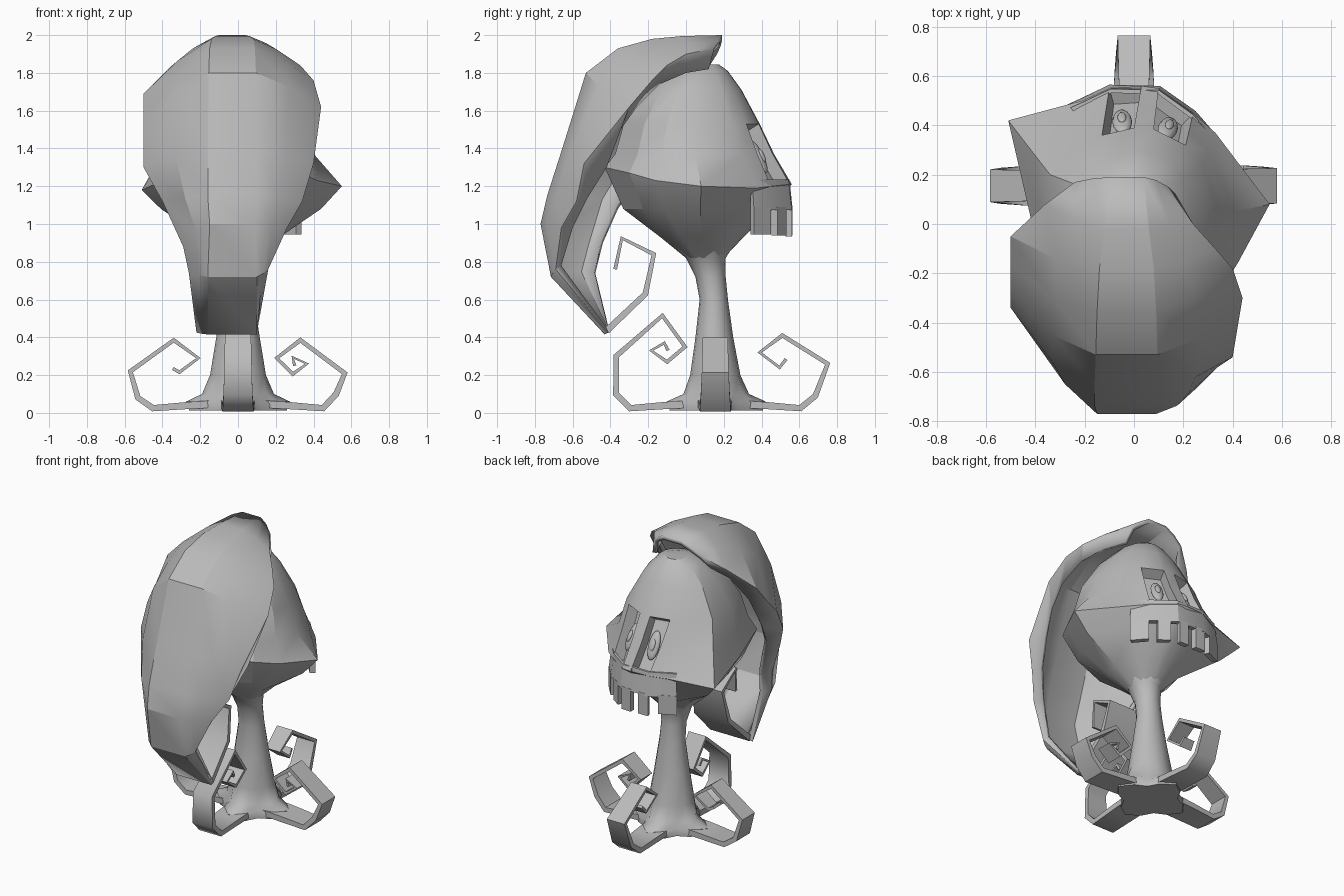
import bpy, bmesh, math
from mathutils import Vector

if "Cube" in bpy.data.objects:
    bpy.data.objects.remove(bpy.data.objects["Cube"])

grey = bpy.data.materials.new("plain grey")
grey.diffuse_color = (0.5, 0.5, 0.5, 1)
grey.use_nodes = True
grey.node_tree.nodes["Principled BSDF"].inputs["Base Color"].default_value = grey.diffuse_color


def finish(name, bm, angle=28, solid=0):
    bmesh.ops.recalc_face_normals(bm, faces=bm.faces[:])
    me = bpy.data.meshes.new(name)
    bm.to_mesh(me)
    bm.free()
    me.materials.append(grey)
    me.shade_smooth()
    me.set_sharp_from_angle(angle=math.radians(angle))
    ob = bpy.data.objects.new(name, me)
    bpy.context.collection.objects.link(ob)
    if solid:
        mod = ob.modifiers.new("thickness", 'SOLIDIFY')
        mod.thickness = solid
        mod.offset = -1
    return ob


def loft(rings, closed=True, caps=True):
    """Skin a list of equal-length rings; returns bmesh and faces[row][column]."""
    bm = bmesh.new()
    vs = [[bm.verts.new(p) for p in r] for r in rings]
    n = len(rings[0])
    faces = []
    for a, b in zip(vs, vs[1:]):
        faces.append([bm.faces.new((a[i], a[(i + 1) % n], b[(i + 1) % n], b[i]))
                      for i in range(n if closed else n - 1)])
    if caps:
        bm.faces.new(vs[0][::-1])
        bm.faces.new(vs[-1])
    return bm, faces


def ribbon(name, path, place, w0, w1, t0=0.04, t1=0.018):
    """Flat tapered band along a 2D path; place(u, v, side) gives the 3D point."""
    pts = [Vector(p) for p in path]
    rings = []
    for i, p in enumerate(pts):
        d0 = (p - pts[max(i - 1, 0)]).normalized()
        d1 = (pts[min(i + 1, len(pts) - 1)] - p).normalized()
        d = (d0 + d1).normalized()
        n = Vector((-d.y, d.x))
        k = i / (len(pts) - 1)
        h, w = (t0 + (t1 - t0) * k) / 2, (w0 + (w1 - w0) * k) / 2
        rings.append([place(*(p + n * a * h), b * w)
                      for a, b in ((1, -1), (1, 1), (-1, 1), (-1, -1))])
    return finish(name, loft(rings)[0], 50)


# Stem with a four-lobed foot and a flared neck
rings = []
for z, y, rx, ry, lobe in ((.012, .16, .215, .205, .2), (.06, .16, .22, .21, .25), (.1, .16, .17, .155, .12),
                           (.2, .155, .148, .133, 0), (.4, .15, .115, .1, 0), (.6, .147, .085, .075, 0),
                           (.72, .13, .08, .08, 0), (.82, .105, .1, .105, 0), (.93, .08, .19, .2, 0)):
    ring = []
    for i in range(16):
        a = math.tau * i / 16
        k = 1 + lobe * math.cos(4 * a)
        ring.append((rx * k * math.cos(a), y + ry * k * math.sin(a), z))
    rings.append(ring)
finish("stem", loft(rings)[0], 50)

# Four curled roots, as (distance from stem centre, height)
CY = 0.155
roots = {
    "left_root": ((-1, 0), [(.08, .05), (.28, .038), (.45, .025), (.53, .08), (.57, .22), (.34, .385),
                            (.21, .29), (.31, .215), (.345, .235)]),
    "right_root": ((1, 0), [(.08, .05), (.28, .038), (.45, .025), (.52, .1), (.565, .21), (.33, .385),
                            (.205, .29), (.29, .205), (.365, .26), (.29, .295), (.3, .25)]),
    "front_root": ((0, -1), [(.08, .05), (.28, .038), (.45, .025), (.525, .1), (.525, .3), (.28, .515),
                             (.16, .35), (.255, .27), (.34, .33), (.27, .37), (.25, .33)]),
    "back_root": ((0, 1), [(.08, .05), (.28, .038), (.45, .025), (.53, .09), (.595, .26), (.355, .41),
                           (.235, .32), (.34, .24), (.375, .285)]),
}
for name, ((dx, dy), path) in roots.items():
    ribbon(name, path, lambda u, v, s, dx=dx, dy=dy: (dx * u - dy * s, CY + dy * u + dx * s, v),
           0.185, 0.08)

# Head: ridge ring carries the two cheek points; other rings are derived around it
ridge = [(.55, .08), (.33, .37), (.24, .45), (.1, .55), (.03, .56), (-.1, .55), (-.21, .5),
         (-.51, .42), (-.42, .03), (-.33, -.3), (0, -.43), (.33, -.3), (.42, -.16)]
brow = [(.34, .06), (.28, .24), (.21, .32), (.08, .385), (0, .39), (-.13, .36), (-.24, .3),
        (-.34, .2), (-.35, 0), (-.26, -.22), (0, -.33), (.26, -.22), (.34, -.1)]


def scaled(ring, s, cy, z):
    return [(x * s, cy + (y - cy) * s, z) for x, y in ring]


def rounded(r, cy, z):
    out = []
    for x, y in ridge:
        d = Vector((x, y - .08)).normalized() * r
        out.append((d.x, cy + d.y, z))
    return out


ridge_z = [1.2, 1.19, 1.2, 1.21, 1.21, 1.21, 1.2, 1.18, 1.22, 1.27, 1.3, 1.27, 1.23]
cheek = [(a[0] * .45 + b[0] * .55, a[1] * .45 + b[1] * .55, 1.37) for a, b in zip(ridge, brow)]
cheek[0], cheek[7] = (.41, .05, 1.36), (-.41, .29, 1.36)
bm, faces = loft([rounded(.1, .1, .82), rounded(.22, .085, .93), scaled(ridge, .8, .06, 1.08),
                  [(x, y, z) for (x, y), z in zip(ridge, ridge_z)], cheek,
                  [(x, y, 1.53) for x, y in brow],
                  scaled(brow, .7, .07, 1.71), scaled(brow, .42, .1, 1.81), scaled(brow, .2, .12, 1.845)])
# Sunken eye sockets
for col in (2, 4):
    bmesh.ops.recalc_face_normals(bm, faces=bm.faces[:])
    bmesh.ops.inset_region(bm, faces=[faces[3][col], faces[4][col]], thickness=.012, depth=-.07,
                           use_even_offset=True)
finish("head", bm, 25)

# Narrow oval eyes, each with a raised iris
for side, c, n in (("right", (.15, .415, 1.37), (.36, .8, .45)),
                   ("left", (-.05, .445, 1.37), (-.06, .87, .48))):
    n = Vector(n).normalized()
    for part, size, push in (("eye", (.04, .022, .095), -.035), ("iris", (.018, .01, .04), -.014)):
        bm = bmesh.new()
        bmesh.ops.create_uvsphere(bm, u_segments=12, v_segments=8, radius=1)
        bmesh.ops.scale(bm, vec=size, verts=bm.verts)
        ob = finish(side + "_" + part, bm, 60)
        ob.rotation_euler = n.to_track_quat('Y', 'Z').to_euler()
        ob.location = Vector(c) + n * push

# Jaw band and hanging teeth follow the same curve; the band's top meets the face flush
jaw = [Vector(p) for p in ((.335, .36), (.25, .458), (.105, .56), (-.1, .565), (-.215, .51), (-.27, .485))]


def along(t):
    lens = [(b - a).length for a, b in zip(jaw, jaw[1:])]
    d = t * sum(lens)
    for a, b, l in zip(jaw, jaw[1:], lens):
        if d <= l + 1e-6:
            return a.lerp(b, d / l)
        d -= l
    return jaw[-1]


def wall(name, pts, z0, z1, lean=0, t=.035):
    mid = Vector((.03, .15))
    rings = []
    for p in pts:
        n = (p - mid).normalized()
        q, top = p - n * t, p - n * lean
        rings.append([(p.x, p.y, z0), (top.x, top.y, z1), (q.x, q.y, z1), (q.x, q.y, z0)])
    return finish(name, loft(rings)[0])


wall("jaw", jaw, 1.075, 1.235, lean=.018)
for i, (a, b, z) in enumerate(((0, .17, .945), (.25, .37, .94), (.45, .55, .935),
                               (.63, .74, .94), (.83, 1, .96))):
    wall("tooth_%d" % (i + 1), [along(a), along((a + b) / 2), along(b)], z, 1.09)

# Hood: open lopsided shell; left rows are edge + side points, right rows side + edge points,
# spine rows are (y, z, half width) of the flat front strip
left = [(-.27, .12, 1.83, -.24, .17, 1.92), (-.35, .03, 1.75, -.36, .08, 1.83),
        (-.42, -.08, 1.58, -.5, -.05, 1.69), (-.43, -.15, 1.45, -.5, -.17, 1.55),
        (-.43, -.22, 1.33, -.5, -.27, 1.45), (-.42, -.28, 1.2, -.5, -.34, 1.3),
        (-.35, -.36, 1.08, -.4, -.45, 1.12), (-.27, -.44, .9, -.29, -.52, .88),
        (-.25, -.48, .74, -.26, -.56, .74), (-.22, -.405, .43, -.22, -.41, .425)]
right = [(.14, .15, 1.93, .17, .12, 1.82), (.24, 0, 1.9, .24, 0, 1.8),
         (.33, -.1, 1.84, .31, -.14, 1.74), (.4, -.18, 1.76, .36, -.26, 1.62),
         (.44, -.3, 1.62, .37, -.36, 1.48), (.4, -.54, 1.32, .37, -.42, 1.3),
         (.34, -.58, 1.12, .32, -.52, 1.14), (.26, -.66, .98, .24, -.6, .98),
         (.16, -.69, .76, .15, -.66, .78), (.1, -.41, .425, .095, -.405, .43)]
spine = [(.19, 2.0, .07), (-.02, 1.995, .09), (-.18, 1.98, .11), (-.36, 1.93, .12), (-.53, 1.8, .125),
         (-.655, 1.4, .13), (-.735, 1.15, .13), (-.77, 1.0, .12), (-.715, .72, .13), (-.43, .415, .13)]
rings = []
for l, r, (y, z, w) in zip(left, right, spine):
    el, sl, sr, er = Vector(l[:3]), Vector(l[3:]), Vector(r[:3]), Vector(r[3:])
    fl, fr = Vector((-.03 - w, y, z)), Vector((-.03 + w, y, z))
    # shoulder points bulge slightly past the straight line
    ml, mr = [s * .5 + f * .5 + Vector((0, (f.y - s.y) * .2, (f.z - s.z) * .1))
              for s, f in ((sl, fl), (sr, fr))]
    rings.append([el, sl, ml, fl, fr, mr, sr, er])
finish("hood", loft(rings, closed=False, caps=False)[0], 24, solid=.03)

# Curled tail at the hood's tip
ribbon("hood_tail", [(-.42, .435), (-.215, .63), (-.17, .84), (-.34, .925), (-.375, .76)],
       lambda u, v, s: (-.05 + s, u, v), .3, .14, .035, .02)
